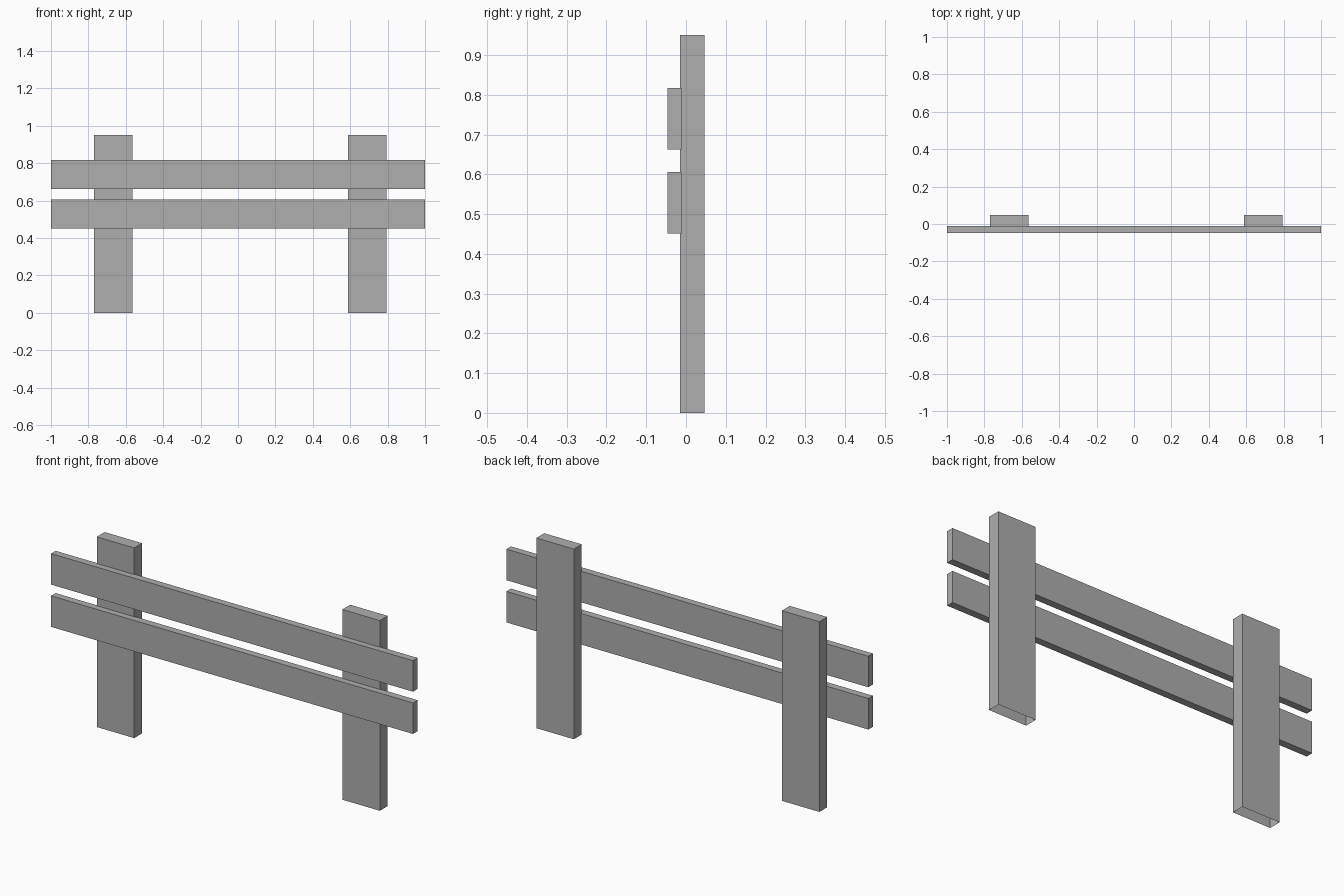
import bpy
import bmesh
from mathutils import Vector

if "Cube" in bpy.data.objects:
    bpy.data.objects.remove(bpy.data.objects["Cube"])

# Mid grey paint shared by all boards
paint = bpy.data.materials.new("dark_grey")
paint.diffuse_color = (0.43, 0.43, 0.43, 1)
paint.use_nodes = True
paint.node_tree.nodes["Principled BSDF"].inputs["Base Color"].default_value = paint.diffuse_color


def box(name, lo, hi, open_bottom=False):
    """Axis-aligned board between two corners, optionally without its underside."""
    lo, hi = Vector(lo), Vector(hi)
    bm = bmesh.new()
    bmesh.ops.create_cube(bm, size=1)
    bmesh.ops.scale(bm, vec=hi - lo, verts=bm.verts)
    if open_bottom:
        bm.normal_update()
        under = [f for f in bm.faces if f.normal.z < -0.9]
        bmesh.ops.delete(bm, geom=under, context='FACES_ONLY')
    mesh = bpy.data.meshes.new(name)
    bm.to_mesh(mesh)
    bm.free()
    mesh.materials.append(paint)
    obj = bpy.data.objects.new(name, mesh)
    obj.location = (lo + hi) / 2
    bpy.context.collection.objects.link(obj)
    return obj


# Upright posts, open where they meet the ground
for name, x in (("left_post", -0.77), ("right_post", 0.587)):
    box(name, (x, -0.015, 0), (x + 0.207, 0.047, 0.95), open_bottom=True)

# Horizontal rails, slightly let into the front of the posts
for name, z in (("lower_rail", 0.451), ("upper_rail", 0.662)):
    box(name, (-1, -0.047, z), (1, -0.011, z + 0.155))
